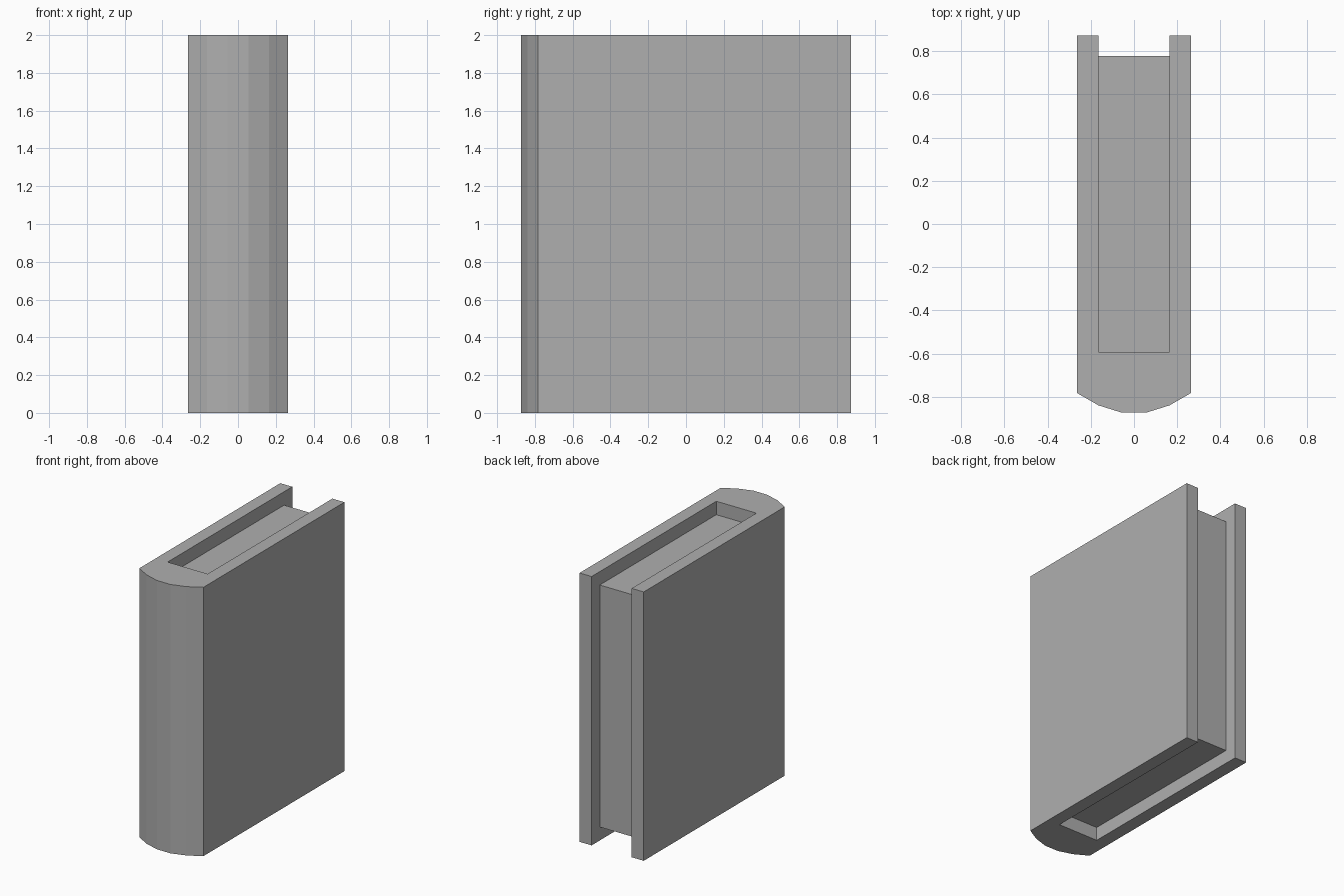
import bpy
import bmesh

cube = bpy.data.objects.get("Cube")
if cube:
    bpy.data.objects.remove(cube, do_unlink=True)

grey = bpy.data.materials.new("mid_grey")
grey.use_nodes = True
colour = (0.43, 0.43, 0.43, 1)
grey.diffuse_color = colour
grey.node_tree.nodes["Principled BSDF"].inputs["Base Color"].default_value = colour


def prism(name, outline, bottom, top):
    """Extrude a plan outline upwards into a flat-shaded solid."""
    bm = bmesh.new()
    base = bm.faces.new([bm.verts.new((x, y, bottom)) for x, y in outline])
    result = bmesh.ops.extrude_face_region(bm, geom=[base])
    raised = [v for v in result["geom"] if isinstance(v, bmesh.types.BMVert)]
    bmesh.ops.translate(bm, verts=raised, vec=(0, 0, top - bottom))
    bmesh.ops.recalc_face_normals(bm, faces=bm.faces)
    mesh = bpy.data.meshes.new(name)
    bm.to_mesh(mesh)
    bm.free()
    mesh.materials.append(grey)
    obj = bpy.data.objects.new(name, mesh)
    bpy.context.collection.objects.link(obj)
    return obj


HALF_WIDTH, INNER, BACK, GUTTER = 0.264, 0.165, 0.874, -0.592

# Cover: two boards joined by a faceted, rounded spine
half = [(INNER, GUTTER), (INNER, BACK), (HALF_WIDTH, BACK),
        (HALF_WIDTH, -0.783), (INNER, -0.84), (0.056, -BACK)]
mirrored = [(-x, y) for x, y in reversed(half)]
prism("cover", half + mirrored, 0, 2)

# Page block: recessed at the top, bottom and fore edge
pages = [(-INNER, GUTTER), (INNER, GUTTER), (INNER, 0.778), (-INNER, 0.778)]
prism("page_block", pages, 0.1, 1.9)
